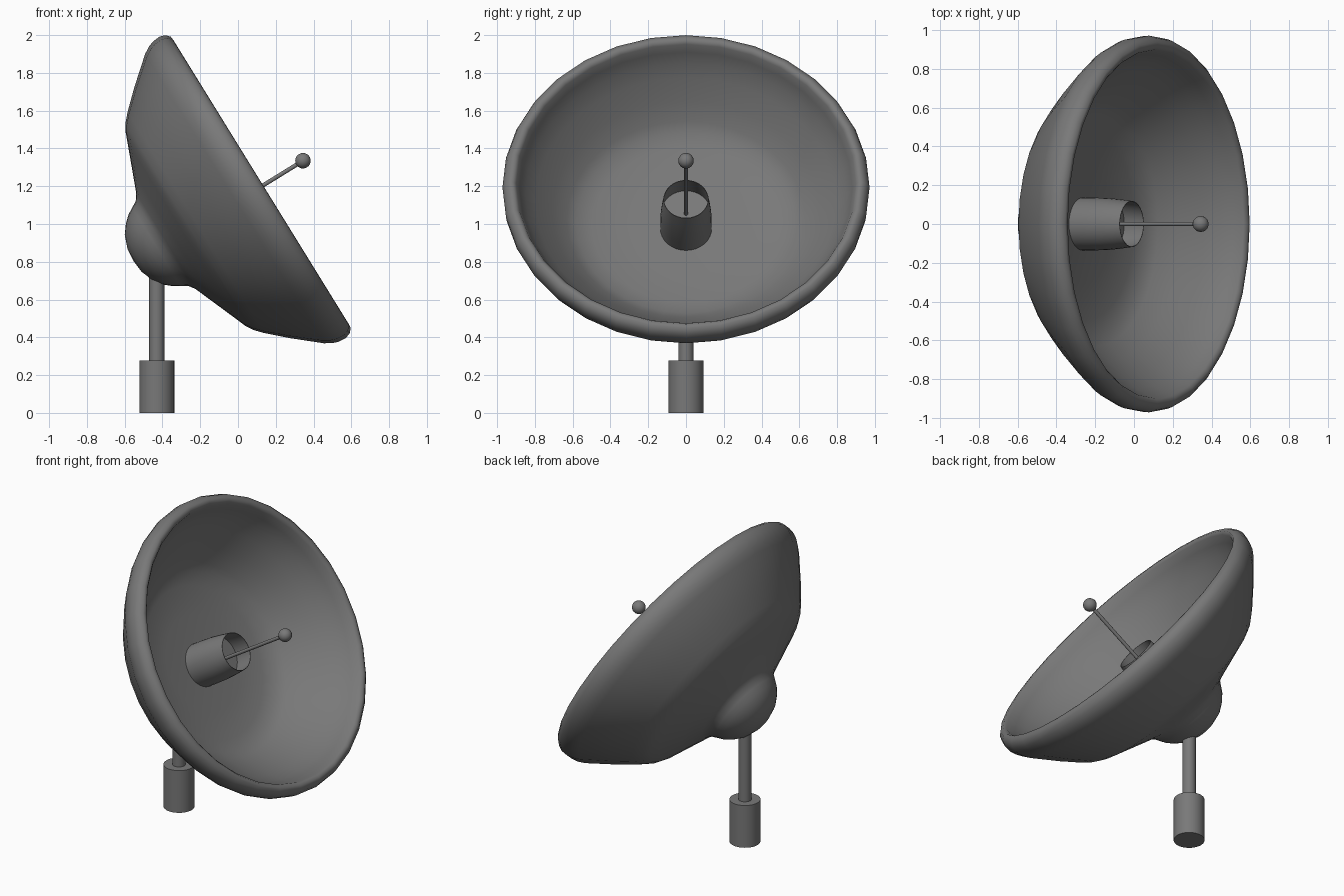
import bpy, bmesh, math
from mathutils import Matrix

if "Cube" in bpy.data.objects:
    bpy.data.objects.remove(bpy.data.objects["Cube"])

# Dish axis: tilted upward from +x
TILT = math.radians(31.7)
c, s = math.cos(TILT), math.sin(TILT)


def axis(p):
    """Frame whose z is the dish axis, shifted p along the dish's up direction."""
    return Matrix(((-s, 0, c, -p * s), (0, -1, 0, 0), (c, 0, s, p * c), (0, 0, 0, 1)))


grey = bpy.data.materials.new("dark_grey")
grey.diffuse_color = (0.19, 0.19, 0.19, 1)
grey.use_nodes = True
grey.node_tree.nodes["Principled BSDF"].inputs["Base Color"].default_value = grey.diffuse_color


def lathe(name, profile, matrix, sides=32, y_scale=1.0, angle=40):
    """Revolve (height, radius) points around local z; radius 0 makes a pole."""
    bm = bmesh.new()
    rings = []
    for h, r in profile:
        n = 1 if r == 0 else sides
        rings.append([bm.verts.new((r * math.cos(2 * math.pi * i / sides),
                                    r * y_scale * math.sin(2 * math.pi * i / sides), h))
                      for i in range(n)])
    for a, b in zip(rings, rings[1:]):
        for i in range(sides):
            j = (i + 1) % sides
            quad = [a[i % len(a)], a[j % len(a)], b[j % len(b)], b[i % len(b)]]
            bm.faces.new(list(dict.fromkeys(quad)))
    bm.transform(matrix)
    bmesh.ops.recalc_face_normals(bm, faces=bm.faces)
    mesh = bpy.data.meshes.new(name)
    bm.to_mesh(mesh)
    bm.free()
    mesh.materials.append(grey)
    obj = bpy.data.objects.new(name, mesh)
    bpy.context.collection.objects.link(obj)
    bpy.ops.object.select_all(action='DESELECT')
    obj.select_set(True)
    bpy.context.view_layer.objects.active = obj
    bpy.ops.object.shade_smooth_by_angle(angle=math.radians(angle))
    return obj


def rod(name, radius, h0, h1, matrix, sides=32):
    return lathe(name, [(h0, 0), (h0, radius), (h1, radius), (h1, 0)], matrix, sides)


# Dish: rear dome, outer shell, rolled rim, inner bowl
dish = [(-0.048, 0), (-0.042, 0.07), (-0.015, 0.142), (0.022, 0.19), (0.06, 0.224),
        (0.095, 0.244), (0.128, 0.263), (0.153, 0.298), (0.2, 0.415), (0.255, 0.552),
        (0.275, 0.603), (0.298, 0.642), (0.34, 0.688), (0.441, 0.782), (0.58, 0.9),
        (0.618, 0.923), (0.653, 0.935), (0.693, 0.938), (0.724, 0.928), (0.744, 0.906),
        (0.746, 0.884), (0.73, 0.868), (0.68, 0.85), (0.62, 0.82), (0.55, 0.77),
        (0.45, 0.685), (0.37, 0.61), (0.335, 0.56), (0.31, 0.48), (0.292, 0.3), (0.285, 0)]
lathe("dish", dish, axis(0.975), 32, 1.036, 60)

# Feed cup: open, slightly tapered thin barrel with a recessed floor
cup = [(0.275, 0), (0.275, 0.136), (0.36, 0.136), (0.44, 0.134), (0.52, 0.127),
       (0.585, 0.119), (0.585, 0.116), (0.52, 0.123), (0.46, 0.129), (0.46, 0)]
lathe("feed_cup", cup, axis(0.969))

# Feed rod and ball
feed = axis(0.955)
rod("feed_rod", 0.011, 0.45, 0.98, feed, 16)
ball = [(0.994 - 0.041 * math.cos(math.pi * i / 12),
         0 if i in (0, 12) else 0.041 * math.sin(math.pi * i / 12)) for i in range(13)]
lathe("feed_ball", ball, feed, 24)

# Mast and foot
stand = Matrix.Translation((-0.43, 0, 0))
rod("mast", 0.04, 0.25, 0.85, stand)
rod("foot", 0.0925, 0.0, 0.278, stand)
